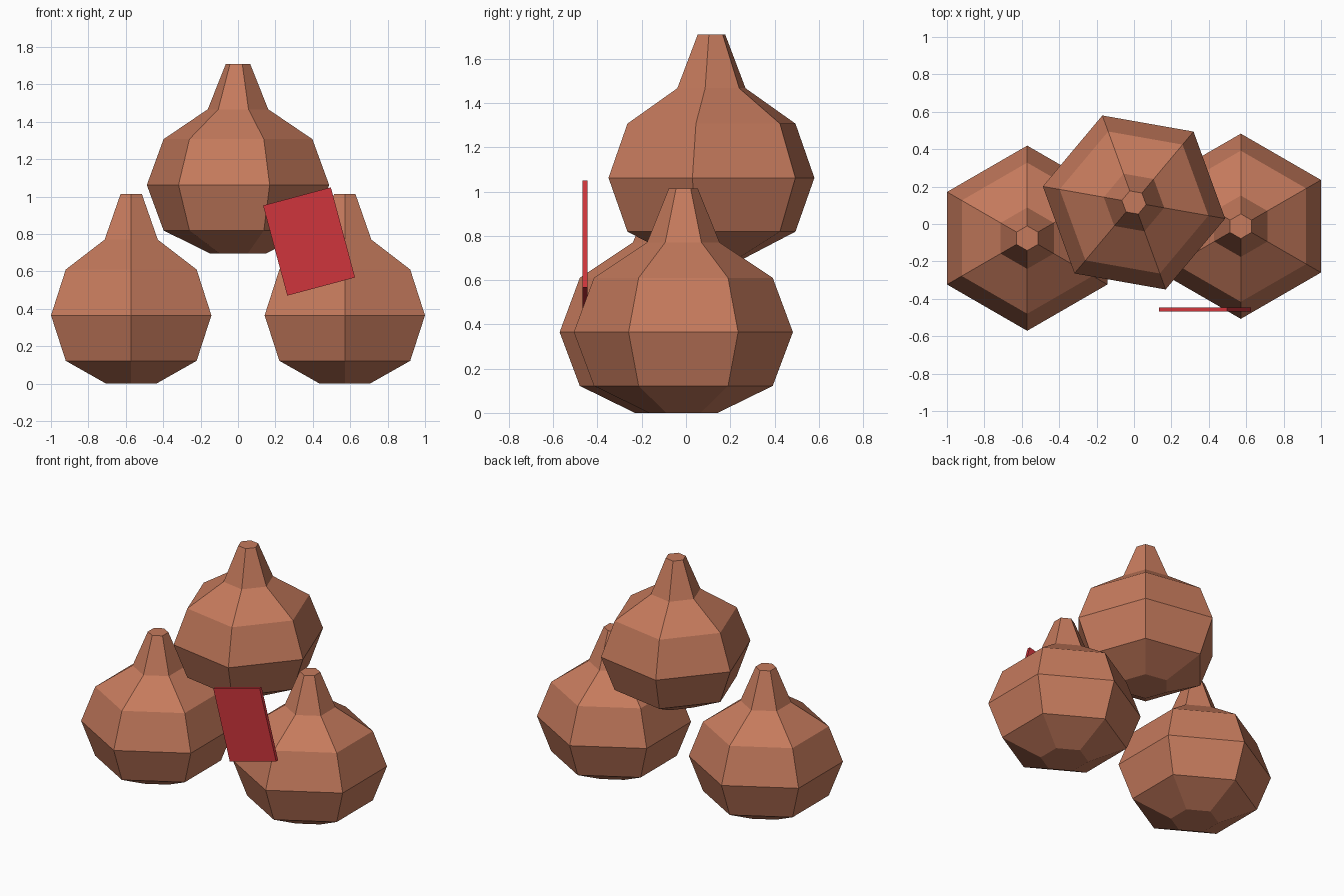
import bpy, bmesh, math

if "Cube" in bpy.data.objects:
    bpy.data.objects.remove(bpy.data.objects["Cube"])


def material(name, rgb):
    m = bpy.data.materials.new(name)
    m.diffuse_color = (*rgb, 1)
    m.use_nodes = True
    m.node_tree.nodes["Principled BSDF"].inputs["Base Color"].default_value = m.diffuse_color
    return m


BROWN = material("warm brown", (0.56, 0.195, 0.108))
RED = material("red", (0.62, 0.036, 0.045))

# Bulb profile: (radius, height)
PROFILE = [(0.155, 0.0), (0.404, 0.122), (0.495, 0.365),
           (0.404, 0.61), (0.164, 0.77), (0.066, 1.013)]


def add_object(name, bm, mat):
    bmesh.ops.recalc_face_normals(bm, faces=bm.faces)
    me = bpy.data.meshes.new(name)
    bm.to_mesh(me)
    bm.free()
    me.materials.append(mat)
    ob = bpy.data.objects.new(name, me)
    bpy.context.collection.objects.link(ob)
    return ob


def bulb(name, location, angle):
    """Six-sided lathed bulb with flat caps."""
    bm = bmesh.new()
    rings = []
    for r, z in PROFILE:
        rings.append([bm.verts.new((r * math.cos(math.radians(60 * k)),
                                    r * math.sin(math.radians(60 * k)), z))
                      for k in range(6)])
    for a, b in zip(rings, rings[1:]):
        for k in range(6):
            n = (k + 1) % 6
            bm.faces.new((a[k], a[n], b[n], b[k]))
    bm.faces.new(rings[0])
    bm.faces.new(rings[-1])
    ob = add_object(name, bm, BROWN)
    ob.location = location
    ob.rotation_euler.z = math.radians(angle)


# Two bulbs on the ground, one stacked above
bulb("left_bulb", (-0.571, -0.076, 0), 30)
bulb("right_bulb", (0.571, -0.012, 0), 30)
bulb("top_bulb", (0, 0.115, 0.697), -10)

# Thin tilted tag in front
bm = bmesh.new()
bmesh.ops.create_cube(bm, size=1)
bmesh.ops.scale(bm, vec=(0.375, 0.022, 0.499), verts=bm.verts)
tag = add_object("tag", bm, RED)
tag.location = (0.38, -0.457, 0.76)
tag.rotation_euler.y = math.radians(-15)
